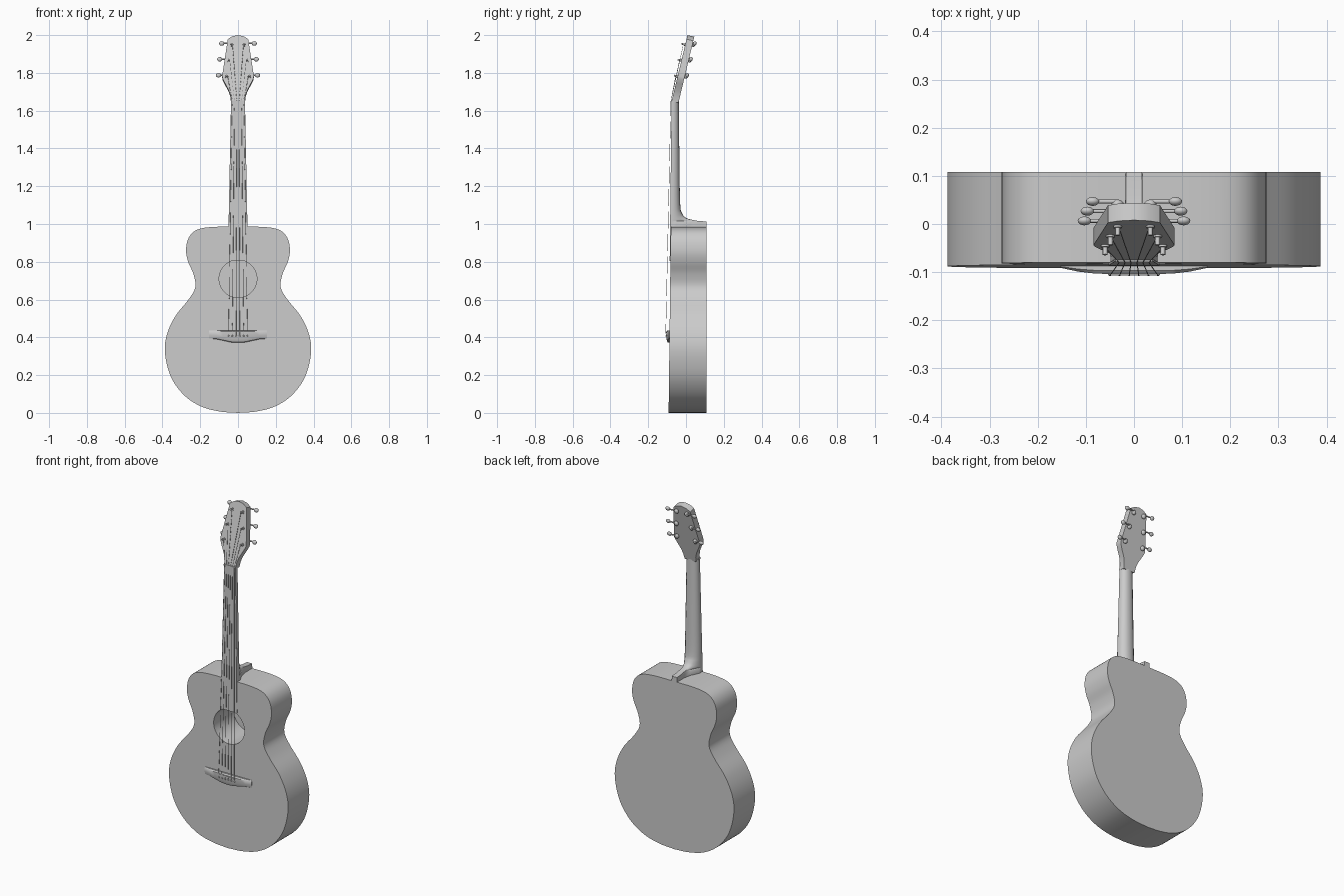
import bpy
import bmesh
from math import sin, cos, pi, radians
from mathutils import Vector

cube = bpy.data.objects.get("Cube")
if cube:
    bpy.data.objects.remove(cube, do_unlink=True)

grey = bpy.data.materials.new("plain_grey")
grey.use_nodes = True
grey.diffuse_color = (0.6, 0.6, 0.6, 1)
grey.node_tree.nodes["Principled BSDF"].inputs["Base Color"].default_value = (0.6, 0.6, 0.6, 1)


def finish(obj, name, angle=35):
    obj.name = name
    obj.data.materials.clear()
    obj.data.materials.append(grey)
    bpy.ops.object.select_all(action="DESELECT")
    obj.select_set(True)
    bpy.context.view_layer.objects.active = obj
    bpy.ops.object.shade_smooth_by_angle(angle=radians(angle))
    return obj


def loft(name, rings, angle=35):
    """Skin a list of closed rings and cap both ends."""
    bm = bmesh.new()
    loops = [[bm.verts.new(p) for p in ring] for ring in rings]
    n = len(loops[0])
    for a, b in zip(loops, loops[1:]):
        for i in range(n):
            j = (i + 1) % n
            bm.faces.new((a[i], a[j], b[j], b[i]))
    bm.faces.new(loops[0])
    bm.faces.new(loops[-1])
    bmesh.ops.recalc_face_normals(bm, faces=bm.faces[:])
    mesh = bpy.data.meshes.new(name)
    bm.to_mesh(mesh)
    bm.free()
    obj = bpy.data.objects.new(name, mesh)
    bpy.context.collection.objects.link(obj)
    return finish(obj, name, angle)


def rod(name, a, b, radius, sides=10):
    a, b = Vector(a), Vector(b)
    turn = (b - a).to_track_quat("Z", "Y")
    ring = [turn @ Vector((radius * cos(2 * pi * i / sides), radius * sin(2 * pi * i / sides), 0))
            for i in range(sides)]
    return loft(name, [[a + p for p in ring], [b + p for p in ring]], 50)


def box(name, low, high):
    rings = [[(x, low[1], low[2]), (x, high[1], low[2]), (x, high[1], high[2]), (x, low[1], high[2])]
             for x in (low[0], high[0])]
    return loft(name, rings)


def blob(name, centre, size):
    bpy.ops.mesh.primitive_uv_sphere_add(segments=16, ring_count=10, radius=1, location=centre)
    obj = bpy.context.object
    obj.scale = size
    obj.rotation_euler.x = -LEAN
    return finish(obj, name, 60)


def smooth_path(points, steps=5):
    """Interpolating spline through 2D points."""
    pts = [Vector(p) for p in points]
    pts = [2 * pts[0] - pts[1]] + pts + [2 * pts[-1] - pts[-2]]
    out = []
    for a, b, c, d in zip(pts, pts[1:], pts[2:], pts[3:]):
        for i in range(steps):
            t = i / steps
            out.append(0.5 * (2 * b + (c - a) * t + (2 * a - 5 * b + 4 * c - d) * t * t
                              + (3 * b - a - 3 * c + d) * t ** 3))
    return out + [pts[-2]]


def mirrored(half):
    """Close a half outline whose first and last points may lie on the axis."""
    return list(half) + [Vector((-p[0], p[1])) for p in reversed(half) if abs(p[0]) > 1e-5]


def top_plane(z):
    return -0.092 + 0.012 * z


# Body: waisted outline, flat back and slightly tilted front
BACK = 0.108
half = smooth_path([(0, 0), (0.1, 0.008), (0.2, 0.036), (0.29, 0.098), (0.357, 0.195),
                    (0.387, 0.32), (0.375, 0.42), (0.33, 0.515), (0.262, 0.6), (0.226, 0.665),
                    (0.236, 0.735), (0.264, 0.8), (0.275, 0.86), (0.262, 0.925), (0.22, 0.968),
                    (0.14, 0.984), (0, 0.986)])
outline = mirrored(half)
body = loft("body", [[(x, top_plane(z), z) for x, z in outline],
                     [(x, BACK, z) for x, z in outline]])

# Sound hole, cut almost through to the back
cutter = rod("hole_cutter", (0, -0.2, 0.71), (0, BACK - 0.006, 0.71), 0.1, 48)
cutter.hide_render = True
cut = body.modifiers.new("sound_hole", "BOOLEAN")
cut.operation = "DIFFERENCE"
cut.solver = "EXACT"
cut.object = cutter
bpy.ops.object.select_all(action="DESELECT")
bpy.context.view_layer.objects.active = body
body.select_set(True)
bpy.ops.object.modifier_apply(modifier=cut.name)
bpy.data.objects.remove(cutter, do_unlink=True)
finish(body, "body")

# Neck with heel: cross-section blends from a keel to a rounded back
KEEL = [(1, 0), (1, 0.15), (0.55, 0.4), (0.36, 0.62), (0.34, 1), (0, 1)]
ROUND = [(1, 0), (1, 0.25), (0.9, 0.58), (0.62, 0.86), (0.3, 0.97), (0, 1)]
stations = smooth_path([(0.98, BACK), (1.013, BACK)], 1) + smooth_path(
    [(1.017, 0.06), (1.03, 0.005), (1.055, -0.02), (1.11, -0.031), (1.35, -0.035), (1.655, -0.038)], 4)
rings = []
for z, back in stations:
    front = top_plane(z)
    width = 0.05 - 0.013 * (z - 1) / 0.65
    keel = min(1, max(0, (back + 0.031) / 0.1))
    section = [Vector(r).lerp(Vector(k), keel) for r, k in zip(ROUND, KEEL)]
    rings.append([(fx * width, front + fy * (back - front), z) for fx, fy in mirrored(section)])
loft("neck", rings, 50)

# Fretboard and nut
board = [(-0.037, 1.65), (0.037, 1.65), (0.053, 0.805), (-0.053, 0.805)]
loft("fretboard", [[(x, top_plane(z) + off, z) for x, z in board] for off in (-0.004, 0.003)])
box("nut", (-0.038, -0.079, 1.645), (0.038, -0.06, 1.655))

# Headstock, leaning back
LEAN = radians(13.5)
ALONG = Vector((0, sin(LEAN), cos(LEAN)))
REAR = Vector((0, cos(LEAN), -sin(LEAN)))
THICK = 0.037


def head(v, u, t):
    return Vector((v, -0.076, 1.65)) + u * ALONG + t * REAR


half = [Vector(p) for p in ((0.037, 0), (0.04, 0.03), (0.05, 0.062), (0.07, 0.1), (0.082, 0.125),
                            (0.084, 0.138), (0.08, 0.165), (0.054, 0.338), (0.032, 0.353), (0, 0.36))]
outline = mirrored(half)
loft("headstock", [[head(v, u, t) for v, u in outline] for t in (0, THICK)], 30)

# Tuners: post, gear housing, shaft and knob, three to a side
POSTS = [(0.06, 0.135, 0.103), (0.049, 0.222, 0.097), (0.034, 0.308, 0.086)]
for side, label in ((1, "left"), (-1, "right")):
    for n, (v, u, knob) in enumerate(POSTS, 1):
        tag = f"{label}_{n}"
        rod(f"tuner_post_{tag}", head(side * v, u, -0.02), head(side * v, u, THICK), 0.005)
        rod(f"post_collar_{tag}", head(side * v, u, -0.004), head(side * v, u, 0.002), 0.009, 14)
        gear = u + 0.018
        blob(f"gear_housing_{tag}", head(side * v, gear - 0.006, THICK + 0.006), (0.013, 0.01, 0.014))
        rod(f"tuner_shaft_{tag}", head(side * v, gear, THICK + 0.011),
            head(side * knob, gear, THICK + 0.011), 0.004)
        blob(f"tuner_knob_{tag}", head(side * knob, gear, THICK + 0.011), (0.014, 0.009, 0.012))

# Bridge: thin tips, thicker middle with a drooping lower edge
tips = [(0.153, 0.391, -0.091), (0.115, 0.389, -0.099), (0.08, 0.382, -0.103), (0.04, 0.373, -0.104)]
profile = [(-x, z, y) for x, z, y in tips] + [(0, 0.37, -0.104)] + tips[::-1]
rings = []
for x, low, face in profile:
    base = top_plane(0.4) + 0.004
    mid = (base + face * 2) / 3
    rings.append([(x, base, 0.437), (x, mid, 0.437), (x, face, 0.431),
                  (x, face, low + 0.02), (x, mid, low + 0.004), (x, base, low)])
loft("bridge", rings, 40)
box("saddle", (-0.052, -0.107, 0.422), (0.052, -0.095, 0.428))

# Strings with bridge pins, run over the nut to their posts
for i in range(6):
    k = (i - 2.5) / 2.5
    side = 1 if k > 0 else -1
    v, u, _ = POSTS[min(i, 5 - i)]
    start = (k * 0.05, -0.104, 0.408)
    over_saddle = (k * 0.05, -0.1072, 0.425)
    over_nut = (k * 0.031, -0.08, 1.65)
    blob(f"bridge_pin_{i + 1}", start, (0.004, 0.004, 0.004))
    rod(f"string_tail_{i + 1}", start, over_saddle, 0.001, 6)
    rod(f"string_{i + 1}", over_saddle, over_nut, 0.001, 6)
    rod(f"string_head_{i + 1}", over_nut, head(side * (v - 0.005), u, -0.01), 0.001, 6)
